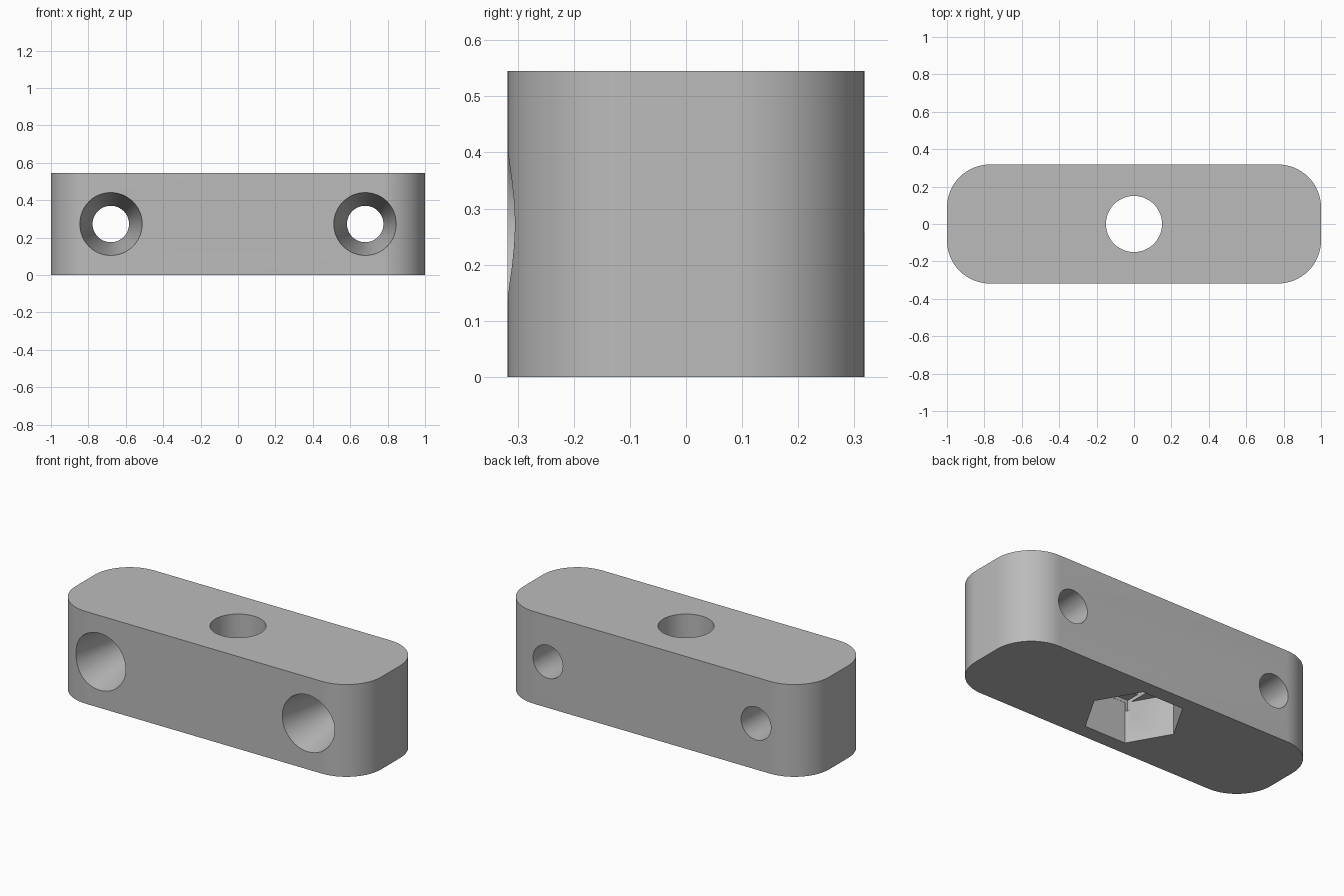
import bpy, bmesh, math

LENGTH, WIDTH, HEIGHT, CORNER = 2.0, 0.636, 0.545, 0.23
HOLE_X, MID_Z = 0.68, 0.2725
POCKET = 0.24

if "Cube" in bpy.data.objects:
    bpy.data.objects.remove(bpy.data.objects["Cube"])

# Single flat grey
grey = bpy.data.materials.new("grey")
grey.use_nodes = True
colour = (0.5, 0.5, 0.5, 1)
grey.diffuse_color = colour
grey.node_tree.nodes["Principled BSDF"].inputs["Base Color"].default_value = colour


def loft(name, rings):
    """Closed solid through matching rings of points."""
    bm = bmesh.new()
    rows = [[bm.verts.new(p) for p in ring] for ring in rings]
    n = len(rows[0])
    for a, b in zip(rows, rows[1:]):
        for i in range(n):
            j = (i + 1) % n
            bm.faces.new((a[i], a[j], b[j], b[i]))
    bm.faces.new(rows[0][::-1])
    bm.faces.new(rows[-1])
    bmesh.ops.recalc_face_normals(bm, faces=bm.faces)
    mesh = bpy.data.meshes.new(name)
    bm.to_mesh(mesh)
    bm.free()
    mesh.materials.append(grey)
    obj = bpy.data.objects.new(name, mesh)
    bpy.context.collection.objects.link(obj)
    return obj


def circle(r, n):
    return [(r * math.cos(math.tau * i / n), r * math.sin(math.tau * i / n)) for i in range(n)]


def upright(name, outline, z0, z1):
    return loft(name, [[(x, y, z) for x, y in outline] for z in (z0, z1)])


def rectangle(x, y):
    return [(-x, -y), (x, -y), (x, y), (-x, y)]


# Rounded block
outline = []
for q, (sx, sy) in enumerate([(1, 1), (-1, 1), (-1, -1), (1, -1)]):
    for k in range(17):
        a = math.pi / 2 * (q + k / 16)
        outline.append((sx * (LENGTH / 2 - CORNER) + CORNER * math.cos(a),
                        sy * (WIDTH / 2 - CORNER) + CORNER * math.sin(a)))
block = upright("mounting_block", outline, 0, HEIGHT)

# Centre bolt hole, hexagonal nut pocket and the two shallow steps above it
cutters = [
    upright("bolt_hole_cutter", circle(0.15, 64), -0.1, HEIGHT + 0.1),
    upright("nut_pocket_cutter", circle(0.268, 6), -0.1, POCKET),
    upright("slot_step_cutter", rectangle(0.151, 0.231), POCKET - 0.05, POCKET + 0.02),
    upright("square_step_cutter", rectangle(0.152, 0.152), POCKET - 0.06, POCKET + 0.04),
]

# Tapered screw holes: wide at the front, narrow at the back
front = -WIDTH / 2
taper = 0.4
slope = (0.168 - 0.0975) / taper
profile = [(front - 0.1, 0.168 + 0.1 * slope), (front + taper, 0.0975), (-front + 0.1, 0.0975)]
for side, x in (("right", -HOLE_X), ("left", HOLE_X)):
    rings = [[(x + u, y, MID_Z + v) for u, v in circle(r, 48)] for y, r in profile]
    cutters.append(loft(side + "_screw_hole_cutter", rings))

for cutter in cutters:
    mod = block.modifiers.new(cutter.name, "BOOLEAN")
    mod.operation = "DIFFERENCE"
    mod.solver = "EXACT"
    mod.object = cutter

# Apply the cuts, drop the cutters, smooth the curved walls
bpy.ops.object.select_all(action="DESELECT")
block.select_set(True)
bpy.context.view_layer.objects.active = block
for mod in list(block.modifiers):
    bpy.ops.object.modifier_apply(modifier=mod.name)
for cutter in cutters:
    bpy.data.objects.remove(cutter)
bpy.ops.object.shade_smooth_by_angle(angle=math.radians(30))
